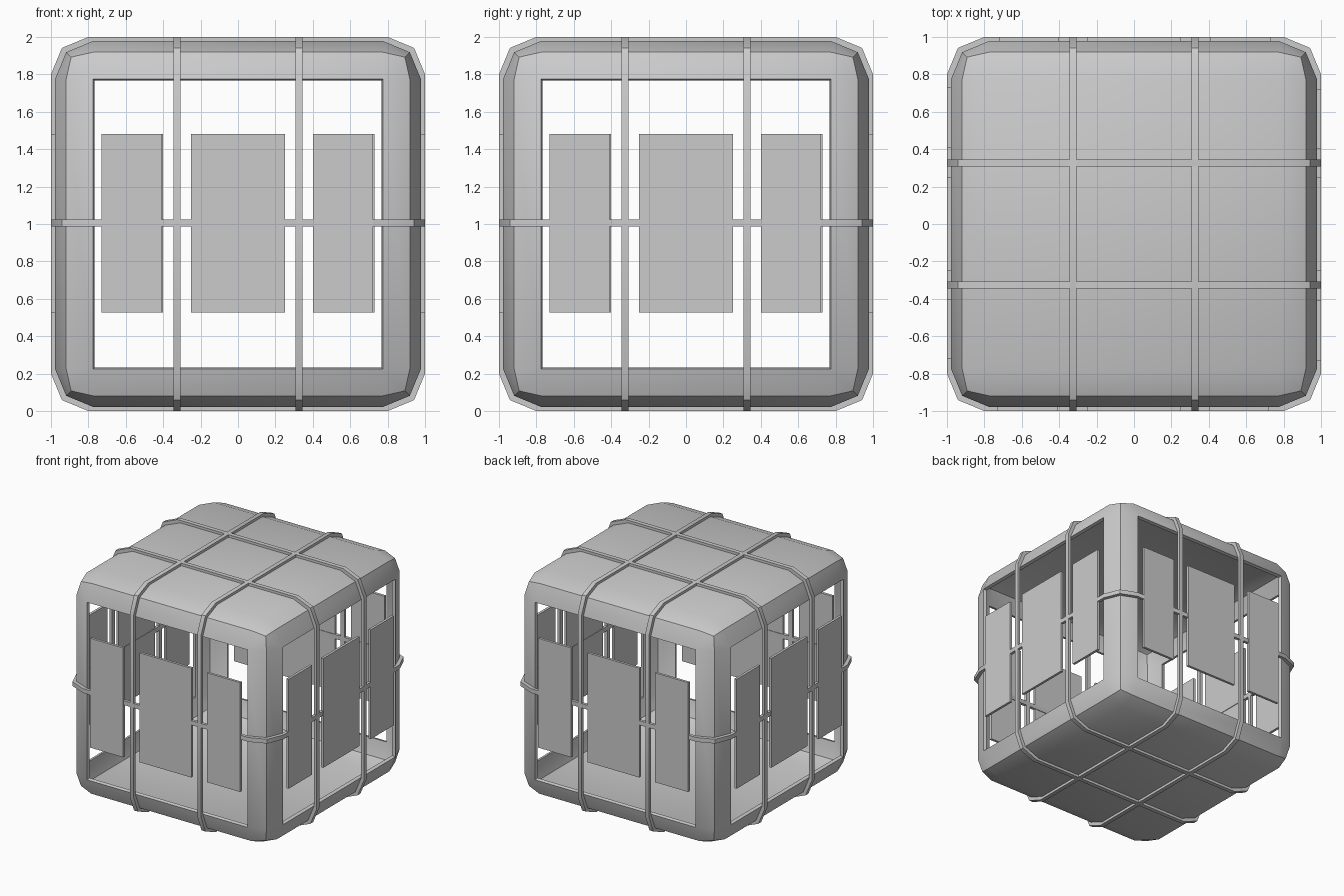
import bpy, bmesh
from math import pi, radians, sqrt
from mathutils import Matrix, Vector

if "Cube" in bpy.data.objects:
    bpy.data.objects.remove(bpy.data.objects["Cube"])


def make_object(name, bm, smooth=False):
    bmesh.ops.recalc_face_normals(bm, faces=bm.faces)
    mesh = bpy.data.meshes.new(name)
    bm.to_mesh(mesh)
    bm.free()
    obj = bpy.data.objects.new(name, mesh)
    bpy.context.collection.objects.link(obj)
    bpy.ops.object.select_all(action='DESELECT')
    obj.select_set(True)
    bpy.context.view_layer.objects.active = obj
    return obj


def smooth(obj):
    bpy.ops.object.shade_smooth_by_angle(angle=radians(30))
    return obj


# Shell: rounded cube with its four flat side faces opened as windows
bm = bmesh.new()
bmesh.ops.create_cube(bm, size=1.956, matrix=Matrix.Translation((0, 0, 1)))
bmesh.ops.bevel(bm, geom=bm.edges[:], offset=0.203, segments=2, profile=0.5,
                affect='EDGES')
bm.normal_update()
sides = [f for f in bm.faces if abs(f.normal.z) < 0.1 and f.calc_area() > 1]
bmesh.ops.delete(bm, geom=sides, context='FACES')
shell = make_object("shell", bm)
mod = shell.modifiers.new("thickness", 'SOLIDIFY')
mod.thickness = 0.03
mod.offset = -1
bpy.ops.object.modifier_apply(modifier=mod.name)
smooth(shell)


# Cage hoops: flat bands following a rounded square
def outline(half, cut):
    a = half - cut
    m = a + cut * sqrt(0.5)
    quarter = [(half, a), (m, m), (a, half)]
    pts = []
    for _ in range(4):
        pts += quarter
        quarter = [(-v, u) for u, v in quarter]
    return pts


def hoop(name, offset, rot):
    bm = bmesh.new()
    w = 0.019
    outer, inner = outline(1.0, 0.2), outline(0.974, 0.19)
    rings = [[bm.verts.new((u, v, offset + s * w)) for u, v in pts]
             for pts, s in ((outer, -1), (outer, 1), (inner, 1), (inner, -1))]
    n = len(outer)
    for k in range(4):
        a, b = rings[k], rings[(k + 1) % 4]
        for i in range(n):
            j = (i + 1) % n
            bm.faces.new((a[i], a[j], b[j], b[i]))
    bm.transform(Matrix.Translation((0, 0, 1)) @ rot)
    smooth(make_object(name, bm))


for s, tag in ((-1, "a"), (1, "b")):
    hoop("hoop_lengthwise_" + tag, s * 0.326, Matrix.Rotation(pi / 2, 4, 'Y'))
    hoop("hoop_crosswise_" + tag, s * 0.326, Matrix.Rotation(pi / 2, 4, 'X'))
hoop("hoop_waist", 0.005, Matrix.Identity(4))

# Window panels: three thin plates on each side
for k, side in enumerate(("front", "right", "back", "left")):
    for part, x0, x1 in (("left", -0.73, -0.408), ("middle", -0.252, 0.25),
                         ("right", 0.402, 0.722)):
        bm = bmesh.new()
        bmesh.ops.create_cube(bm, size=1)
        bmesh.ops.scale(bm, vec=Vector((x1 - x0, 0.022, 0.955)), verts=bm.verts)
        bmesh.ops.translate(bm, vec=((x0 + x1) / 2, -0.99, 1.005), verts=bm.verts)
        bm.transform(Matrix.Rotation(k * pi / 2, 4, 'Z'))
        make_object(f"panel_{side}_{part}", bm)
